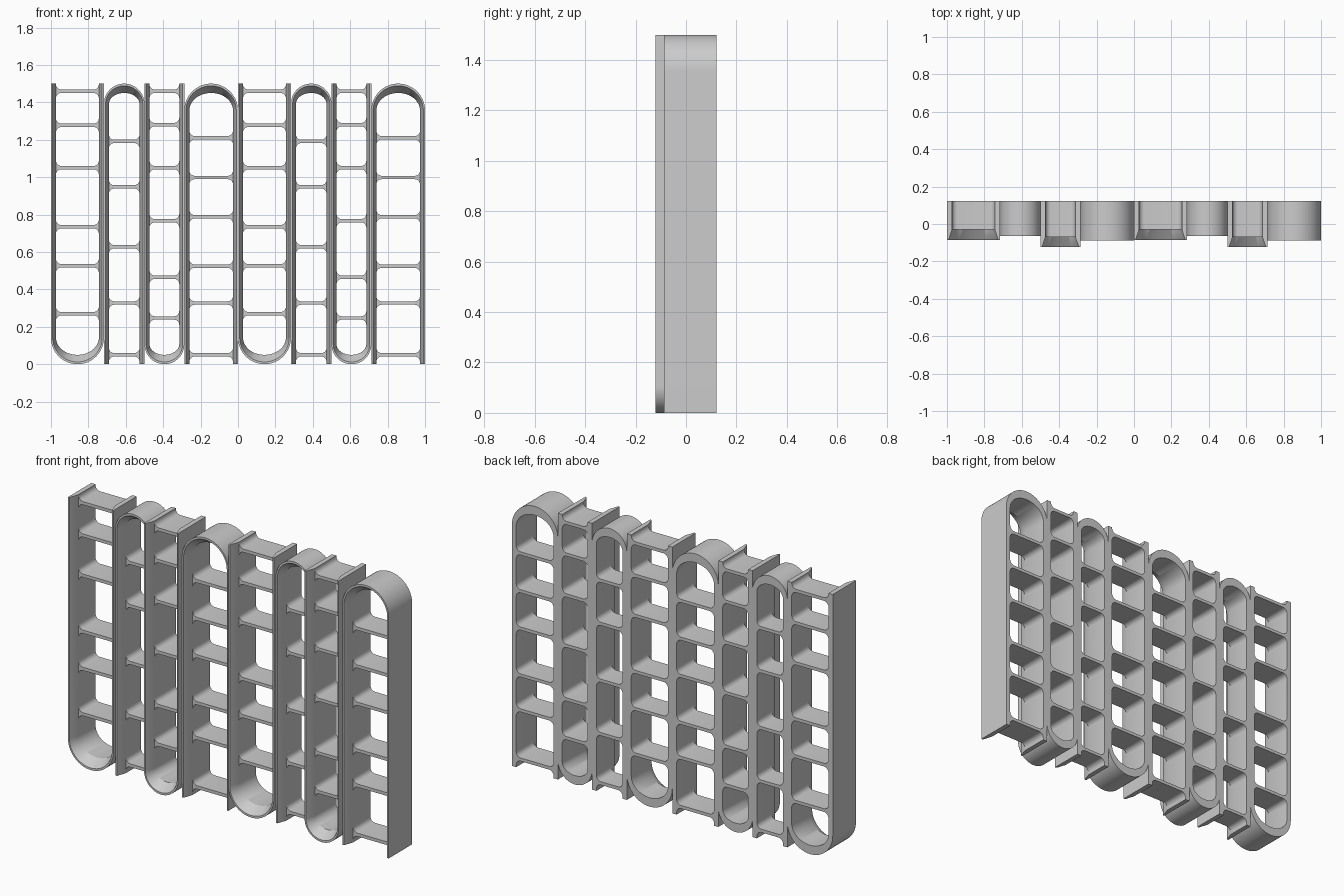
import bpy, bmesh, math

if "Cube" in bpy.data.objects:
    bpy.data.objects.remove(bpy.data.objects["Cube"])

H = 1.5          # overall height
BACK = 0.122     # back plane
WALL = 0.027     # side wall thickness
CAP = 0.05       # thickness of the rounded end


def finish(bm, name):
    bmesh.ops.recalc_face_normals(bm, faces=bm.faces)
    me = bpy.data.meshes.new(name)
    bm.to_mesh(me)
    bm.free()
    ob = bpy.data.objects.new(name, me)
    bpy.context.collection.objects.link(ob)
    bpy.ops.object.select_all(action='DESELECT')
    ob.select_set(True)
    bpy.context.view_layer.objects.active = ob
    bpy.ops.object.shade_smooth_by_angle(angle=math.radians(30))
    return ob


def u_path(cx, half, cap_radius, z_round, arch, n=32):
    """Open U: straight side, half-ellipse end, straight side (flipped for an arch)."""
    pts = [(cx - half, H)]
    for i in range(n + 1):
        a = math.pi + math.pi * i / n
        pts.append((cx + half * math.cos(a), z_round + cap_radius * math.sin(a)))
    pts.append((cx + half, H))
    return [(x, H - z) if arch else (x, z) for x, z in pts]


def frame(name, x0, x1, front, step, arch):
    """U-shaped band whose inside flares out to a thin lip at the front."""
    cx, r = (x0 + x1) / 2, (x1 - x0) / 2
    outer = u_path(cx, r, r, r, arch)
    inner = u_path(cx, r - WALL, r - CAP, r, arch)
    lip = u_path(cx, r - 0.009, r - 0.012, r, arch)
    bm = bmesh.new()
    rings = []
    for o, i, l in zip(outer, inner, lip):
        section = [(o, BACK), (o, front), (l, front), (i, step), (i, BACK)]
        rings.append([bm.verts.new((p[0], y, p[1])) for p, y in section])
    for a, b in zip(rings, rings[1:]):
        for k in range(5):
            j = (k + 1) % 5
            bm.faces.new((a[k], a[j], b[j], b[k]))
    bm.faces.new(rings[0])
    bm.faces.new(rings[-1])
    finish(bm, name)


def shelf(name, x0, x1, z, step, t=0.009, r=0.028, n=6):
    """Board with fillets, above and below, where it meets the walls."""
    xl, xr = x0 + WALL, x1 - WALL
    arc = [math.pi / 2 * i / n for i in range(n + 1)]
    left = [(xl + r - r * math.sin(a), z + t + r - r * math.cos(a)) for a in arc]
    top = [(x0 + x1 - x, h) for x, h in reversed(left)] + left
    e = 0.003                                   # sink ends slightly into walls
    top = [(xr + e, top[0][1])] + top + [(xl - e, top[-1][1])]
    prof = top + [(x, 2 * z - h) for x, h in reversed(top)]
    bm = bmesh.new()
    f = [bm.verts.new((x, step, h)) for x, h in prof]
    b = [bm.verts.new((x, BACK, h)) for x, h in prof]
    m = len(prof)
    bm.faces.new(f)
    bm.faces.new(b)
    for k in range(m):
        j = (k + 1) % m
        bm.faces.new((f[k], f[j], b[j], b[k]))
    finish(bm, name)


# left edge, right edge, front y, shelf front y, arch?, shelf heights
columns = [
    (-1.0, -0.717, -0.085, -0.030, False, (1.459, 1.277, 1.051, 0.735, 0.526, 0.270)),
    (-0.717, -0.5, -0.065, -0.012, True, (1.191, 0.948, 0.628, 0.327, 0.050)),
    (-0.5, -0.287, -0.122, -0.069, False, (1.459, 1.281, 1.051, 0.767, 0.465, 0.247)),
    (-0.287, 0.0, -0.087, -0.032, True, (1.211, 0.998, 0.788, 0.524, 0.327, 0.050)),
]

# the four columns are repeated one unit to the right
for rep in (0, 1):
    for c, (x0, x1, front, step, arch, heights) in enumerate(columns):
        n = rep * 4 + c + 1
        kind = "arch_frame" if arch else "u_frame"
        frame(f"{kind}_{n}", x0 + rep, x1 + rep, front, step, arch)
        for s, z in enumerate(heights):
            shelf(f"shelf_{n}_{s + 1}", x0 + rep, x1 + rep, z, step)
